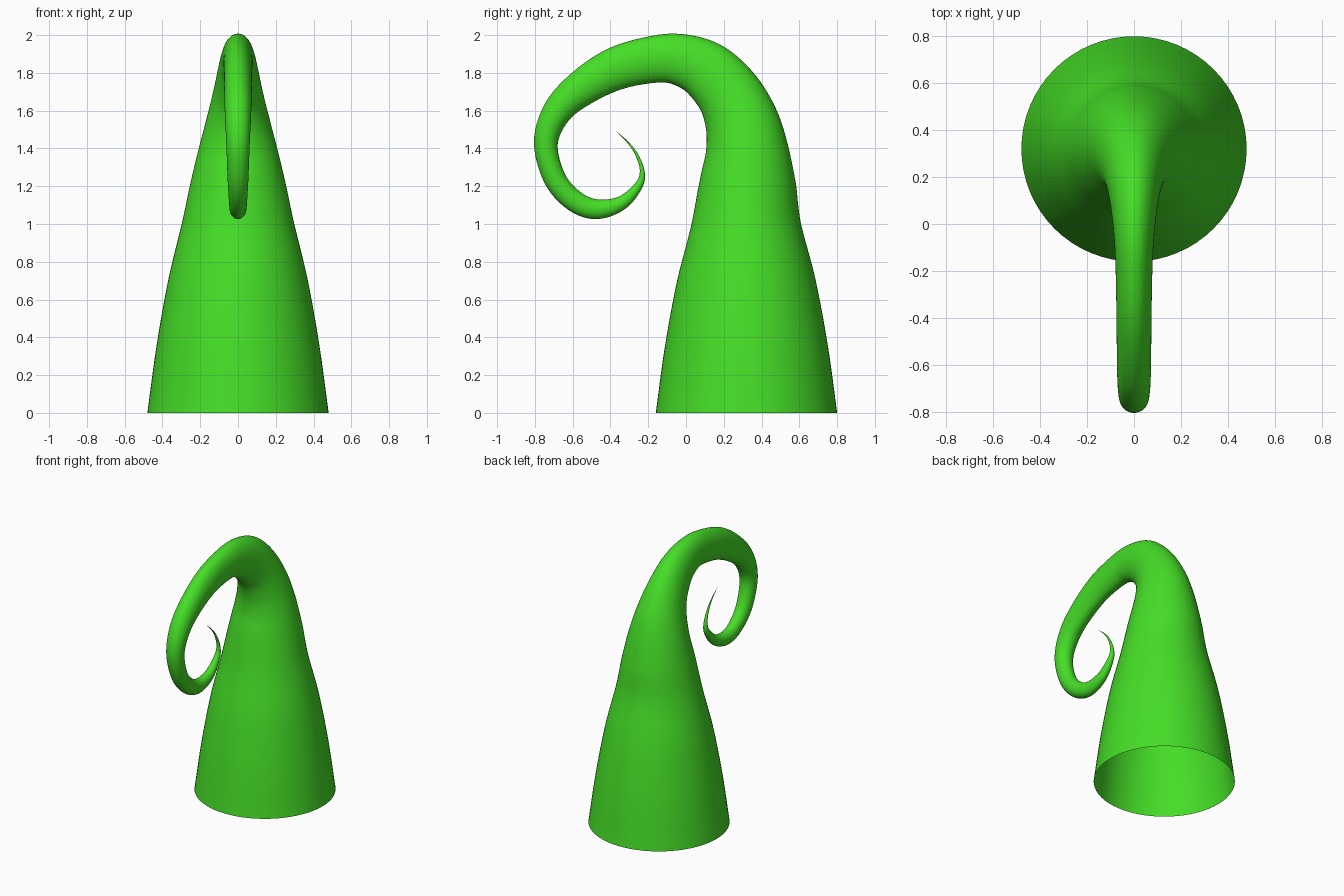
import bpy, bmesh, math
from mathutils import Vector

if "Cube" in bpy.data.objects:
    bpy.data.objects.remove(bpy.data.objects["Cube"])

# Stations along the horn: y, z, in-plane radius, sideways radius
STATIONS = [
    (.32, 0, .48, .48), (.32, .35, .432, .432), (.32, .7, .367, .37),
    (.32, 1.0, .29, .298), (.326, 1.22, .255, .251), (.322, 1.4, .218, .208),
    (.292, 1.55, .194, .168), (.225, 1.69, .173, .132), (.117, 1.805, .158, .106),
    (-.005, 1.863, .140, .09), (-.143, 1.875, .126, .08), (-.365, 1.825, .114, .075),
    (-.558, 1.715, .095, .073), (-.685, 1.59, .077, .07), (-.742, 1.425, .063, .062),
    (-.693, 1.237, .059, .055), (-.588, 1.120, .057, .048), (-.47, 1.078, .052, .043),
    (-.34, 1.112, .037, .034), (-.25, 1.205, .022, .022), (-.232, 1.28, .0125, .014),
    (-.26, 1.365, .008, .008), (-.31, 1.435, .004, .004), (-.375, 1.495, .0005, .0005),
]
SIDES, STEPS = 64, 6


def smooth_path(pts, steps):
    """Catmull-Rom through the stations."""
    p = [Vector(q) for q in pts]
    p = [2 * p[0] - p[1]] + p + [2 * p[-1] - p[-2]]
    out = []
    for i in range(1, len(p) - 2):
        a, b, c, d = p[i - 1:i + 3]
        for s in range(steps):
            t = s / steps
            out.append(.5 * (2 * b + (c - a) * t + (2 * a - 5 * b + 4 * c - d) * t ** 2
                             + (3 * b - a - 3 * c + d) * t ** 3))
    return out + [p[-2]]


path = smooth_path(STATIONS, STEPS)
bm = bmesh.new()
rings = []
for i, (y, z, r_in, r_x) in enumerate(path):
    before, after = path[max(i - 1, 0)], path[min(i + 1, len(path) - 1)]
    tangent = Vector((0, after[0] - before[0], after[1] - before[1])).normalized()
    if i == 0:
        tangent = Vector((0, 0, 1))
    normal = Vector((0, tangent.z, -tangent.y))
    ring = []
    for k in range(SIDES):
        a = 2 * math.pi * k / SIDES
        ring.append(bm.verts.new(Vector((r_x * math.cos(a), y, z)) + normal * (r_in * math.sin(a))))
    rings.append(ring)

# Skin between rings, open at the base, closed at the tip
for lo, hi in zip(rings, rings[1:]):
    for k in range(SIDES):
        n = (k + 1) % SIDES
        bm.faces.new((lo[k], lo[n], hi[n], hi[k]))
bm.faces.new(rings[-1])
for f in bm.faces:
    f.smooth = True

mesh = bpy.data.meshes.new("curled_horn")
bm.to_mesh(mesh)
bm.free()
green = bpy.data.materials.new("bright green")
green.diffuse_color = (.06, .73, .02, 1)
green.use_nodes = True
green.node_tree.nodes["Principled BSDF"].inputs["Base Color"].default_value = green.diffuse_color
mesh.materials.append(green)
bpy.context.collection.objects.link(bpy.data.objects.new("curled_horn", mesh))
